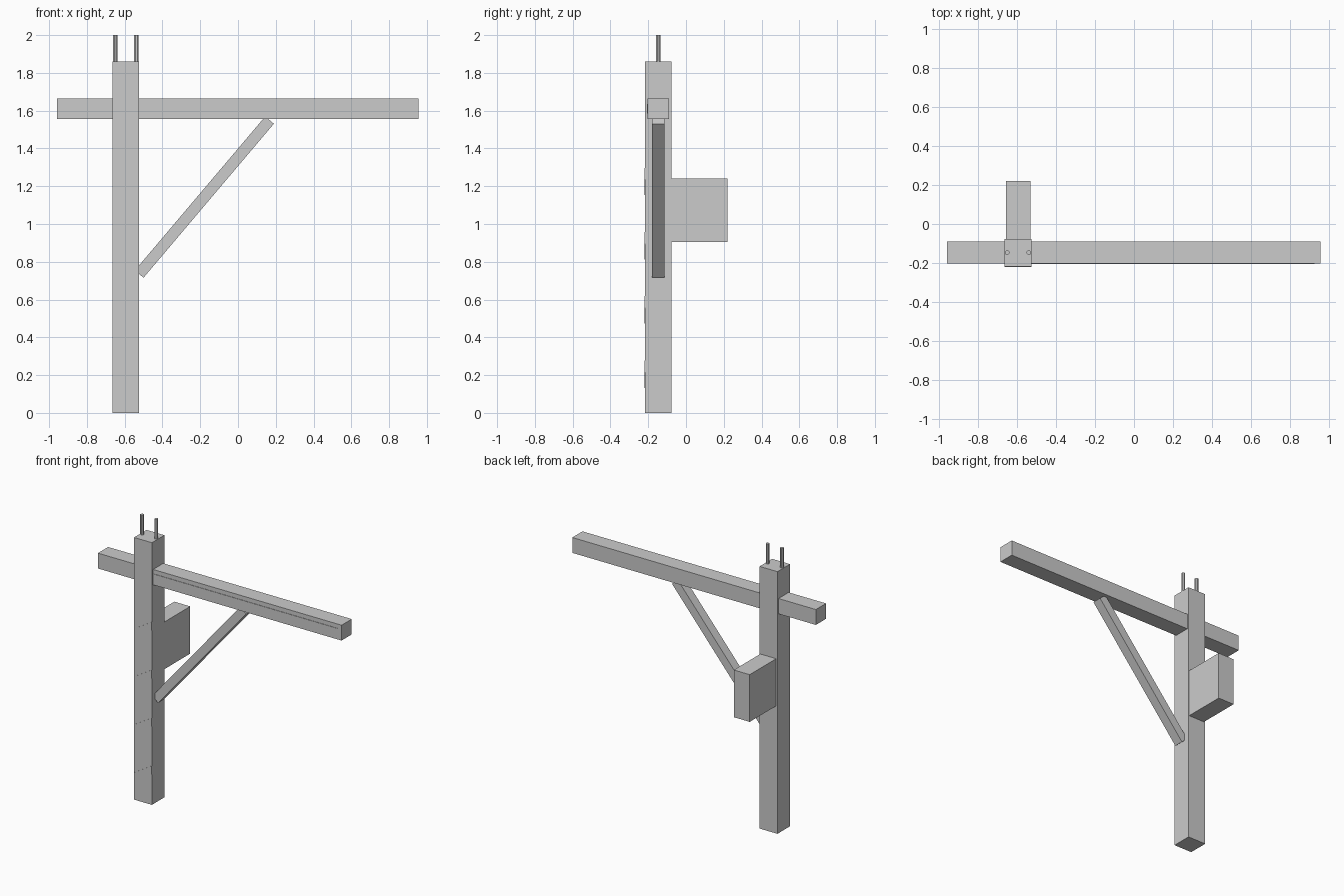
import bpy
import bmesh
import math
from mathutils import Matrix, Vector

cube = bpy.data.objects.get("Cube")
if cube:
    bpy.data.objects.remove(cube, do_unlink=True)

# Single plain grey
grey = bpy.data.materials.new("plain_grey")
grey.use_nodes = True
colour = (0.6, 0.6, 0.6, 1)
grey.diffuse_color = colour
grey.node_tree.nodes["Principled BSDF"].inputs["Base Color"].default_value = colour


def add_object(name, bm):
    mesh = bpy.data.meshes.new(name)
    bm.to_mesh(mesh)
    bm.free()
    mesh.materials.append(grey)
    obj = bpy.data.objects.new(name, mesh)
    bpy.context.collection.objects.link(obj)
    return obj


def box(name, low, high, tilt=0, rise=0):
    """Box between two corners; tilt turns it about y, rise shears z along x."""
    low, high = Vector(low), Vector(high)
    bm = bmesh.new()
    bmesh.ops.create_cube(bm, size=1)
    bmesh.ops.scale(bm, vec=high - low, verts=bm.verts)
    for v in bm.verts:
        v.co.z += rise * v.co.x / (high.x - low.x)
    obj = add_object(name, bm)
    obj.location = (low + high) / 2
    obj.rotation_euler.y = -tilt
    return obj


POST_LEFT, POST_RIGHT = -0.664, -0.524
POST_FRONT, POST_BACK = -0.217, -0.077
POST_TOP = 1.86

# Upright, crossbeam and rear box
box("post", (POST_LEFT, POST_FRONT, 0), (POST_RIGHT, POST_BACK, POST_TOP))
box("crossbeam", (-0.957, -0.203, 1.556), (0.955, -0.089, 1.665))
box("rear_box", (-0.654, POST_BACK - 0.01, 0.905), (-0.529, 0.22, 1.24))

# Diagonal brace from the post up to the beam
start, end = Vector((-0.523, -0.148, 0.735)), Vector((0.167, -0.148, 1.55))
half = Vector(((end - start).length / 2, 0.033, 0.03))
middle = (start + end) / 2
box("diagonal_brace", middle - half, middle + half,
    tilt=math.atan2(end.z - start.z, end.x - start.x))

# Thin strip on the front of the beam
box("beam_front_strip", (POST_RIGHT, -0.206, 1.585), (0.925, -0.202, 1.635))

# Slanted bands on the front of the post
for i in range(4):
    z = 0.175 + i * 0.34
    box(f"post_band_{i + 1}", (POST_LEFT, POST_FRONT - 0.003, z),
        (POST_RIGHT, POST_FRONT + 0.001, z + 0.06), rise=0.085)

# Two pegs on top of the post
for side, x in (("right", -0.65), ("left", -0.538)):
    bm = bmesh.new()
    bmesh.ops.create_cone(bm, cap_ends=True, segments=8, radius1=0.0125,
                          radius2=0.0125, depth=2 - POST_TOP + 0.01)
    bmesh.ops.rotate(bm, verts=bm.verts, matrix=Matrix.Rotation(math.pi / 8, 3, "Z"))
    add_object(f"top_peg_{side}", bm).location = (x, -0.147, (2 + POST_TOP - 0.01) / 2)
